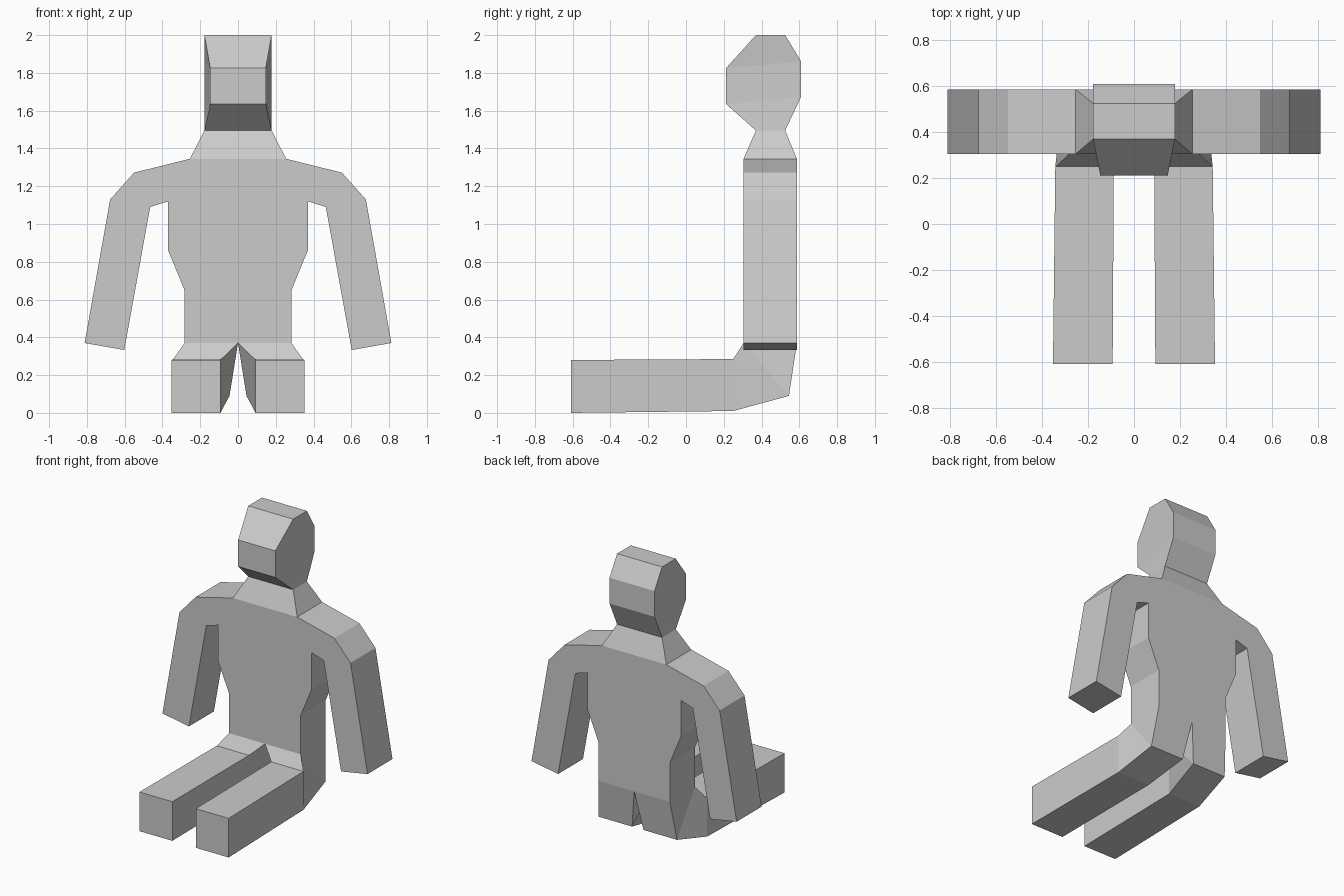
import bpy

if "Cube" in bpy.data.objects:
    bpy.data.objects.remove(bpy.data.objects["Cube"])

FRONT, BACK = 0.305, 0.587


def make_object(name, verts, faces):
    mesh = bpy.data.meshes.new(name)
    mesh.from_pydata(verts, [], faces)
    mesh.update()
    obj = bpy.data.objects.new(name, mesh)
    bpy.context.collection.objects.link(obj)
    return obj


def fix_normals(obj):
    bpy.ops.object.select_all(action='DESELECT')
    obj.select_set(True)
    bpy.context.view_layer.objects.active = obj
    bpy.ops.object.mode_set(mode='EDIT')
    bpy.ops.mesh.select_all(action='SELECT')
    bpy.ops.mesh.normals_make_consistent(inside=False)
    bpy.ops.object.mode_set(mode='OBJECT')


def loft(name, rings, cap_end=True):
    """Bridge successive four-point rings; the first ring stays open."""
    verts = [v for ring in rings for v in ring]
    faces = []
    for i in range(len(rings) - 1):
        a, b = 4 * i, 4 * i + 4
        faces += [(a + k, a + (k + 1) % 4, b + (k + 1) % 4, b + k) for k in range(4)]
    if cap_end:
        n = len(verts)
        faces.append((n - 4, n - 3, n - 2, n - 1))
    obj = make_object(name, verts, faces)
    fix_normals(obj)
    return obj


# Torso and arms: half outline in x, z, mirrored and given depth
half = [(0.255, 1.345), (0.55, 1.272), (0.677, 1.13), (0.812, 0.37),
        (0.602, 0.333), (0.465, 1.09), (0.37, 1.12), (0.37, 0.86),
        (0.283, 0.65), (0.283, 0.37)]
outline = half + [(0, 0.37)] + [(-x, z) for x, z in reversed(half)]
n = len(outline)
verts = [(x, y, z) for y in (FRONT, BACK) for x, z in outline]
faces = [tuple(range(n)), tuple(range(2 * n - 1, n - 1, -1))]
# side walls, left open where the neck and legs join
for i in range(n):
    if i not in (9, 10, n - 1):
        j = (i + 1) % n
        faces.append((i, i + n, j + n, j))
fix_normals(make_object("torso_and_arms", verts, faces))


# Neck and head: width and height at the front and back of each ring
def head_ring(wf, yf, zf, wb, yb, zb):
    return [(-wf, yf, zf), (wf, yf, zf), (wb, yb, zb), (-wb, yb, zb)]


loft("neck_and_head", [
    head_ring(0.255, FRONT, 1.345, 0.255, BACK, 1.345),
    head_ring(0.178, 0.37, 1.495, 0.178, 0.525, 1.495),
    head_ring(0.147, 0.212, 1.635, 0.178, 0.61, 1.675),
    head_ring(0.147, 0.212, 1.825, 0.178, 0.61, 1.86),
    head_ring(0.178, 0.37, 2.0, 0.178, 0.525, 2.0),
])


# Legs: each ring has an upper and a lower edge between inner and outer x
def leg_ring(s, upper, lower):
    (a, b, y, z), (c, d, v, w) = upper, lower
    return [(s * a, y, z), (s * b, y, z), (s * d, v, w), (s * c, v, w)]


for side, s in (("left", -1), ("right", 1)):
    groin = (0, 0.283, FRONT, 0.37)
    leg = loft(side + "_leg", [
        leg_ring(s, groin, (0, 0.283, BACK, 0.37)),
        leg_ring(s, groin, (0.045, 0.31, 0.545, 0.09)),
        leg_ring(s, (0.088, 0.343, 0.25, 0.285), (0.088, 0.343, 0.25, 0.01)),
        leg_ring(s, (0.093, 0.353, -0.61, 0.28), (0.093, 0.353, -0.61, 0.0)),
    ])
    # the first two rings share the groin edge, so weld it
    bpy.ops.object.mode_set(mode='EDIT')
    bpy.ops.mesh.select_all(action='SELECT')
    bpy.ops.mesh.remove_doubles(threshold=0.0005)
    bpy.ops.mesh.normals_make_consistent(inside=False)
    bpy.ops.object.mode_set(mode='OBJECT')
